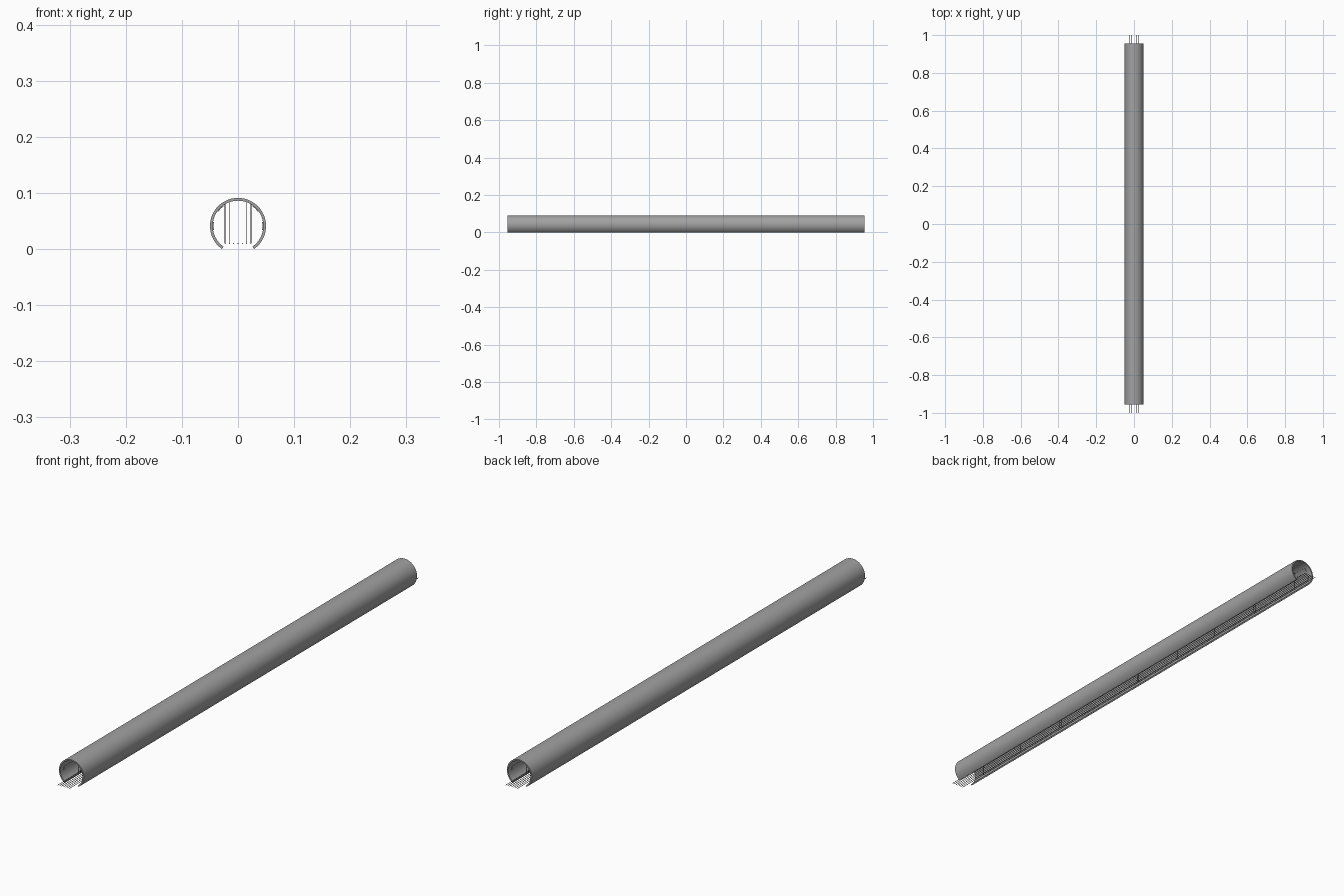
import bpy, bmesh, math
from mathutils import Vector

if "Cube" in bpy.data.objects:
    bpy.data.objects.remove(bpy.data.objects["Cube"])

CZ, R, T, HALF = 0.041, 0.05, 0.005, 0.955


def material(name, v):
    m = bpy.data.materials.new(name)
    m.diffuse_color = (v, v, v, 1)
    m.use_nodes = True
    m.node_tree.nodes["Principled BSDF"].inputs["Base Color"].default_value = m.diffuse_color
    return m


dark_grey, black = material("dark_grey", 0.36), material("wire_black", 0.05)


def finish(bm, name, mat, angle):
    bmesh.ops.recalc_face_normals(bm, faces=bm.faces)
    me = bpy.data.meshes.new(name)
    bm.to_mesh(me)
    bm.free()
    me.materials.append(mat)
    ob = bpy.data.objects.new(name, me)
    bpy.context.collection.objects.link(ob)
    bpy.context.view_layer.objects.active = ob
    ob.select_set(True)
    bpy.ops.object.shade_smooth_by_angle(angle=math.radians(angle))
    ob.select_set(False)


def arc_bar(bm, r_out, r_in, a0, a1, y0, y1, n):
    """Solid arc section extruded along y; angles measured from +x."""
    pts = []
    for r, order in ((r_out, range(n + 1)), (r_in, range(n, -1, -1))):
        for i in order:
            a = a0 + (a1 - a0) * i / n
            pts.append((r * math.cos(a), CZ + r * math.sin(a)))
    ends = [[bm.verts.new((x, y, z)) for x, z in pts] for y in (y0, y1)]
    m = len(pts)
    for i in range(m):
        j = (i + 1) % m
        bm.faces.new((ends[0][i], ends[0][j], ends[1][j], ends[1][i]))
    for e in ends:
        for i in range(n):
            bm.faces.new((e[i], e[i + 1], e[m - 2 - i], e[m - 1 - i]))


def rod(bm, p, q, r):
    p, q = Vector(p), Vector(q)
    rot = (q - p).to_track_quat('Z', 'Y').to_matrix().to_4x4()
    rot.translation = (p + q) / 2
    bmesh.ops.create_cone(bm, cap_ends=True, segments=8, radius1=r, radius2=r,
                          depth=(q - p).length, matrix=rot)


# Slotted tube, open along the bottom
gap = math.asin(-CZ / R)
bm = bmesh.new()
arc_bar(bm, R, R - T, gap, math.pi - gap, -HALF, HALF, 40)
finish(bm, "slotted_tube", dark_grey, 30)

# Shallow pads along the inner wall
bm = bmesh.new()
for deg in (0, 45, 135, 180):
    a = math.radians(deg)
    arc_bar(bm, R - T + 0.0005, R - T - 0.0015, a - 0.16, a + 0.16,
            -HALF + 0.02, HALF - 0.02, 4)
finish(bm, "inner_pads", dark_grey, 30)

# Row of long wires in the slot
bm = bmesh.new()
xs = [i * 0.0077 for i in range(-3, 4)]
for x in xs:
    rod(bm, (x, -1, 0.01), (x, 1, 0.01), 0.0009)
finish(bm, "wires", black, 50)

# Hangers carrying the wires from the tube roof
bm = bmesh.new()
for k in range(-4, 5):
    for x in (xs[0], xs[1], xs[5], xs[6]):
        top = CZ + math.sqrt((R - T / 2) ** 2 - x * x)
        rod(bm, (x, k * 0.22, 0.01), (x, k * 0.22, top), 0.0006)
finish(bm, "wire_hangers", black, 50)
